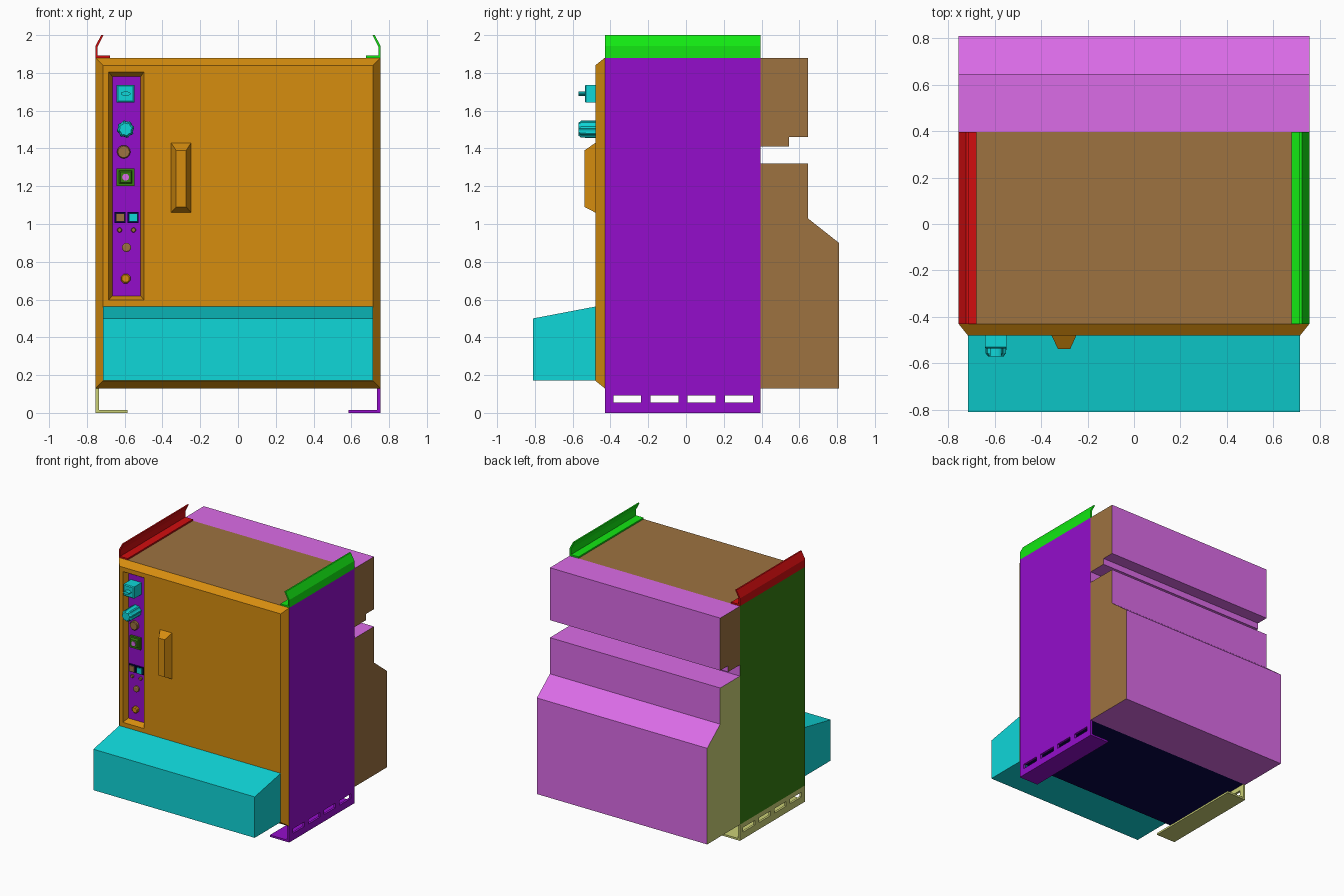
import bpy, bmesh, math

if "Cube" in bpy.data.objects:
    bpy.data.objects.remove(bpy.data.objects["Cube"])


def material(name, rgb):
    m = bpy.data.materials.new(name)
    lin = [((c / 255 + 0.055) / 1.055) ** 2.4 if c > 10 else c / 255 / 12.92 for c in rgb]
    m.diffuse_color = (*lin, 1)
    m.use_nodes = True
    m.node_tree.nodes["Principled BSDF"].inputs["Base Color"].default_value = m.diffuse_color
    return m


ORANGE = material("orange", (214, 141, 15))
TEAL = material("teal", (15, 215, 217))
PURPLE = material("purple", (148, 13, 203))
BROWN = material("brown", (157, 114, 64))
GREEN = material("bright green", (19, 232, 19))
RED = material("red", (210, 13, 15))
PINK = material("orchid", (220, 108, 232))
OLIVE = material("pale olive", (202, 208, 118))
DARK = material("dark green", (55, 126, 17))
NAVY = material("navy", (9, 4, 73))


def loft(name, rings, mats, rule=None, smooth=False):
    """Skin a stack of equal-length point rings, cap both ends, colour faces by normal."""
    bm = bmesh.new()
    vs = [[bm.verts.new(p) for p in r] for r in rings]
    n = len(vs[0])
    for a, b in zip(vs, vs[1:]):
        for i in range(n):
            j = (i + 1) % n
            bm.faces.new((a[i], a[j], b[j], b[i]))
    bm.faces.new(vs[0])
    bm.faces.new(vs[-1])
    bmesh.ops.recalc_face_normals(bm, faces=bm.faces)
    bm.normal_update()
    if rule:
        for f in bm.faces:
            f.material_index = rule(f.normal)
    me = bpy.data.meshes.new(name)
    bm.to_mesh(me)
    bm.free()
    for m in mats:
        me.materials.append(m)
    ob = bpy.data.objects.new(name, me)
    bpy.context.collection.objects.link(ob)
    if smooth:
        bpy.ops.object.select_all(action='DESELECT')
        ob.select_set(True)
        bpy.context.view_layer.objects.active = ob
        bpy.ops.object.shade_smooth_by_angle(angle=math.radians(30))
    return ob


def rect(x0, x1, z0, z1, y):
    return [(x0, y, z0), (x1, y, z0), (x1, y, z1), (x0, y, z1)]


def square(cx, cz, h, y):
    return rect(cx - h, cx + h, cz - h, cz + h, y)


def circle(cx, cz, r, y, n=24, flute=0.0, squash=1.0):
    pts = []
    for i in range(n):
        a = 2 * math.pi * (i + 0.5) / n
        rr = r - flute * (i // 2 % 2)
        pts.append((cx + rr * math.cos(a), y, cz + squash * rr * math.sin(a)))
    return pts


def extrude_x(name, yz, x0, x1, mats, rule=None):
    return loft(name, [[(x, y, z) for y, z in yz] for x in (x0, x1)], mats, rule)


def extrude_y(name, xz, y0, y1, mats):
    return loft(name, [[(x, y, z) for x, z in xz] for y in (y0, y1)], mats)


def cut(ob, cutter):
    mod = ob.modifiers.new("cut", 'BOOLEAN')
    mod.operation, mod.solver, mod.object = 'DIFFERENCE', 'EXACT', cutter
    bpy.context.view_layer.objects.active = ob
    bpy.ops.object.modifier_apply(modifier=mod.name)
    bpy.data.objects.remove(cutter)


Y0, Y1, W = -0.43, 0.395, 0.755


# Cabinet body: brown top, navy bottom, purple right side, dark green left side
def body_rule(n):
    if n.x > 0.5:
        return 2
    if n.x < -0.5:
        return 3
    return 1 if n.z < -0.5 else 4 if n.y > 0.5 else 0


loft("cabinet_body", [rect(-W, W, 0.13, 1.88, Y0), rect(-W, W, 0.13, 1.88, Y1)],
     [BROWN, NAVY, PURPLE, DARK, PINK], body_rule)

# Rear housings
side_rule = lambda n: 1 if n.x > 0.5 else 2 if n.x < -0.5 else 0
extrude_x("rear_upper_housing",
          [(Y1, 1.41), (0.545, 1.41), (0.545, 1.46), (0.645, 1.46), (0.645, 1.88), (Y1, 1.88)],
          -W, W, [PINK, BROWN, BROWN], side_rule)
extrude_x("rear_lower_housing",
          [(Y1, 0.13), (0.81, 0.13), (0.81, 0.90), (0.645, 1.03), (0.645, 1.32), (Y1, 1.32)],
          -W, W, [PINK, BROWN, OLIVE], side_rule)

# Bevelled door with sunken control bay
door = loft("door", [rect(-W, W, 0.13, 1.88, Y0), rect(-0.715, 0.715, 0.17, 1.84, -0.48)], [ORANGE])
cut(door, loft("bay_cutter", [rect(-0.665, -0.515, 0.62, 1.78, -0.435),
                              rect(-0.685, -0.498, 0.597, 1.805, -0.48),
                              rect(-0.685, -0.498, 0.597, 1.805, -0.52)], [ORANGE]))
loft("control_plate", [rect(-0.665, -0.515, 0.62, 1.78, -0.433),
                       rect(-0.665, -0.515, 0.62, 1.78, -0.438)], [PURPLE])
loft("door_handle", [rect(-0.355, -0.248, 1.06, 1.43, -0.479),
                     rect(-0.328, -0.274, 1.09, 1.39, -0.537)], [ORANGE])

# Front lower box with sloped lid
extrude_x("front_box", [(-0.479, 0.172), (-0.81, 0.172), (-0.81, 0.50), (-0.479, 0.563)],
          -0.715, 0.715, [TEAL])

# Slotted feet and top rails, mirrored left and right
for s, side, foot_mat, rail_mat in ((-1, "left", OLIVE, RED), (1, "right", PURPLE, GREEN)):
    foot = extrude_y(side + "_foot",
                     [(s * x, z) for x, z in ((0.585, 0), (W, 0), (W, 0.13), (0.737, 0.13),
                                              (0.737, 0.015), (0.585, 0.015))], Y0, Y1, [foot_mat])
    for k in range(4):
        y = -0.385 + 0.197 * k
        cut(foot, loft("slot_cutter", [rect(s * W - 0.05, s * W + 0.05, 0.055, 0.092, y),
                                       rect(s * W - 0.05, s * W + 0.05, 0.055, 0.092, y + 0.148)],
                       [foot_mat]))
    extrude_y(side + "_top_rail",
              [(s * x, z) for x, z in ((0.677, 1.88), (W, 1.88), (W, 1.942), (0.724, 2.0), (0.712, 2.0),
                                       (0.743, 1.94), (0.743, 1.892), (0.677, 1.892))],
              Y0, Y1, [rail_mat])

# Controls, top to bottom
B, CX = -0.436, -0.595
loft("switch_block", [square(CX, 1.69, 0.047, B), square(CX, 1.69, 0.047, -0.53),
                      square(CX, 1.69, 0.04, -0.536)], [TEAL])
loft("switch_lever", [circle(CX, 1.69, 0.026, y, 16, squash=0.45) for y in (-0.535, -0.57)],
     [TEAL], smooth=True)
loft("fluted_knob", [circle(CX, 1.502, r, y, 32, f) for r, y, f in
                     ((0.046, B, 0.005), (0.046, -0.52, 0.005), (0.045, -0.555, 0.005),
                      (0.034, -0.57, 0.004))], [TEAL])
loft("round_button", [circle(-0.605, 1.382, 0.035, B), circle(-0.605, 1.382, 0.035, -0.455),
                      circle(-0.605, 1.382, 0.03, -0.46)], [BROWN], smooth=True)
loft("selector_base", [square(CX, 1.248, 0.047, B), square(CX, 1.248, 0.047, -0.455)], [DARK])
loft("selector_ring", [square(CX, 1.248, 0.035, -0.454), square(CX, 1.248, 0.028, -0.47)], [DARK])
loft("selector_button", [circle(CX, 1.248, 0.018, -0.469), circle(CX, 1.248, 0.018, -0.476)],
     [PINK], smooth=True)
for name, x, mat in (("left_rocker", -0.624, BROWN), ("right_rocker", -0.555, TEAL)):
    loft(name + "_frame", [square(x, 1.034, 0.029, B), square(x, 1.034, 0.029, -0.45)], [NAVY])
    loft(name, [square(x, 1.034, 0.022, -0.449), square(x, 1.034, 0.022, -0.458)], [mat])
for name, x, z, r in (("left_lamp", -0.627, 0.968, 0.013), ("right_lamp", -0.553, 0.968, 0.013),
                      ("lower_button", -0.59, 0.876, 0.024)):
    loft(name, [circle(x, z, r, B, 16), circle(x, z, r, -0.45, 16),
                circle(x, z, r * 0.75, -0.454, 16)], [BROWN], smooth=True)
loft("bottom_button", [circle(CX, 0.711, 0.027, B, 8), circle(CX, 0.711, 0.027, -0.455, 8),
                       circle(CX, 0.711, 0.02, -0.462, 8)], [ORANGE])
